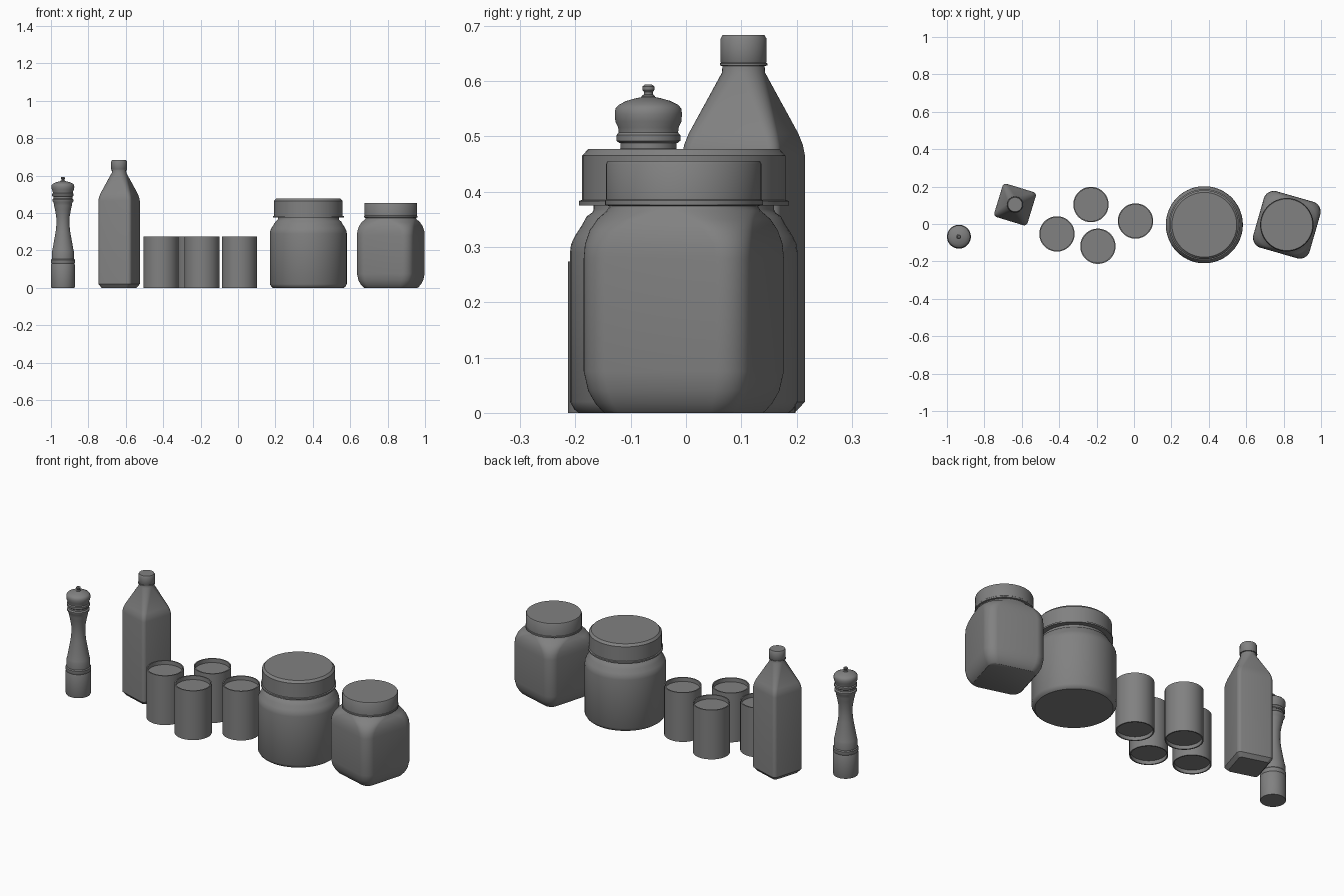
import bpy
import bmesh
from math import sin, cos, pi, radians

cube = bpy.data.objects.get("Cube")
if cube:
    bpy.data.objects.remove(cube, do_unlink=True)

grey = bpy.data.materials.new("plain_grey")
grey.use_nodes = True
GREY = (0.22, 0.22, 0.22, 1)
grey.diffuse_color = GREY
grey.node_tree.nodes["Principled BSDF"].inputs["Base Color"].default_value = GREY


def section(half, corner, steps):
    """Rounded square outline; it is a circle when corner equals half."""
    for quadrant in range(4):
        base = quadrant * pi / 2
        cx = (half - corner) * (1 if quadrant in (0, 3) else -1)
        cy = (half - corner) * (1 if quadrant < 2 else -1)
        for i in range(steps):
            a = base + pi / 2 * (i + 0.5) / steps
            yield cx + corner * cos(a), cy + corner * sin(a)


def loft(name, levels, x, y, turn=0, steps=12, sharp=35):
    """Skin a stack of (z, half width, corner radius) sections and cap both ends."""
    bm = bmesh.new()
    rings = []
    for level in levels:
        z, half = level[:2]
        corner = level[2] if len(level) > 2 else half
        rings.append([bm.verts.new((px, py, z)) for px, py in section(half, corner, steps)])
    count = steps * 4
    for low, high in zip(rings, rings[1:]):
        for i in range(count):
            j = (i + 1) % count
            bm.faces.new((low[i], low[j], high[j], high[i]))
    bm.faces.new(rings[0][::-1])
    bm.faces.new(rings[-1])
    mesh = bpy.data.meshes.new(name)
    bm.to_mesh(mesh)
    bm.free()
    mesh.materials.append(grey)
    obj = bpy.data.objects.new(name, mesh)
    obj.location = (x, y, 0)
    obj.rotation_euler.z = radians(turn)
    bpy.context.collection.objects.link(obj)
    bpy.ops.object.select_all(action='DESELECT')
    obj.select_set(True)
    bpy.context.view_layer.objects.active = obj
    bpy.ops.object.shade_smooth_by_angle(angle=radians(sharp))
    return obj


# Pepper mill: turned body, head and knob
mill = (-0.936, -0.068)
loft("mill_body", [
    (0, .062), (.005, .064), (.125, .064), (.13, .062), (.135, .064),
    (.15, .064), (.155, .06), (.19, .06), (.2, .057), (.25, .048), (.3, .039),
    (.34, .035), (.38, .036), (.42, .043), (.44, .048), (.455, .05),
    (.465, .057), (.472, .057), (.478, .051), (.492, .051)], *mill, steps=8)
loft("mill_head", [
    (.488, .053), (.492, .058), (.502, .058), (.507, .054), (.516, .055),
    (.527, .06), (.54, .061), (.55, .06), (.557, .054), (.564, .04),
    (.569, .022), (.571, .012)], *mill, steps=8)
loft("mill_knob", [
    (.568, .013), (.573, .012), (.576, .008), (.58, .008), (.584, .011),
    (.59, .011), (.594, .006)], *mill, steps=6)

# Square bottle with a tapered shoulder and round screw cap
bottle = (-0.636, 0.104)
loft("bottle_body", [
    (0, .077, .015), (.005, .081, .017), (.02, .093, .02), (.465, .093, .02),
    (.485, .09, .021), (.505, .084, .023), (.615, .039), (.63, .038)],
    *bottle, turn=-17, steps=8)
loft("bottle_collar", [(.627, .038), (.628, .043), (.632, .043), (.633, .038)], *bottle)
loft("bottle_cap", [(.632, .04), (.635, .042), (.676, .042), (.683, .038)], *bottle)

# Four thin-walled canisters, recessed at both ends
for i, spot in enumerate([(-.412, -.053), (-.23, .104), (-.193, -.119), (.008, .016)]):
    loft(f"canister_{i + 1}", [
        (.02, .088), (0, .088), (0, .0945), (.274, .0945), (.274, .088),
        (.252, .088)], *spot)

# Large round jar and lid
jar = (0.376, -0.004)
loft("round_jar_body", [
    (0, .19), (.006, .198), (.02, .206), (.29, .206), (.305, .204),
    (.32, .197), (.34, .184), (.355, .176), (.362, .166), (.368, .163),
    (.39, .163)], *jar, steps=16)
loft("round_jar_lid", [
    (.375, .18), (.375, .19), (.383, .19), (.385, .184), (.465, .184),
    (.477, .173)], *jar, steps=16)

# Rounded square jar and round lid
pot = (0.817, -0.004)
loft("square_jar_body", [
    (0, .123, .04), (.004, .128, .043), (.018, .139, .048), (.04, .15, .053),
    (.075, .157, .056), (.28, .157, .056), (.305, .156, .06), (.33, .152, .075),
    (.35, .146, .1), (.366, .139), (.374, .134), (.39, .134)],
    *pot, turn=-16, steps=12)
loft("square_jar_lid", [
    (.374, .135), (.376, .143), (.384, .143), (.386, .141), (.45, .141),
    (.455, .138)], *pot, steps=16)
